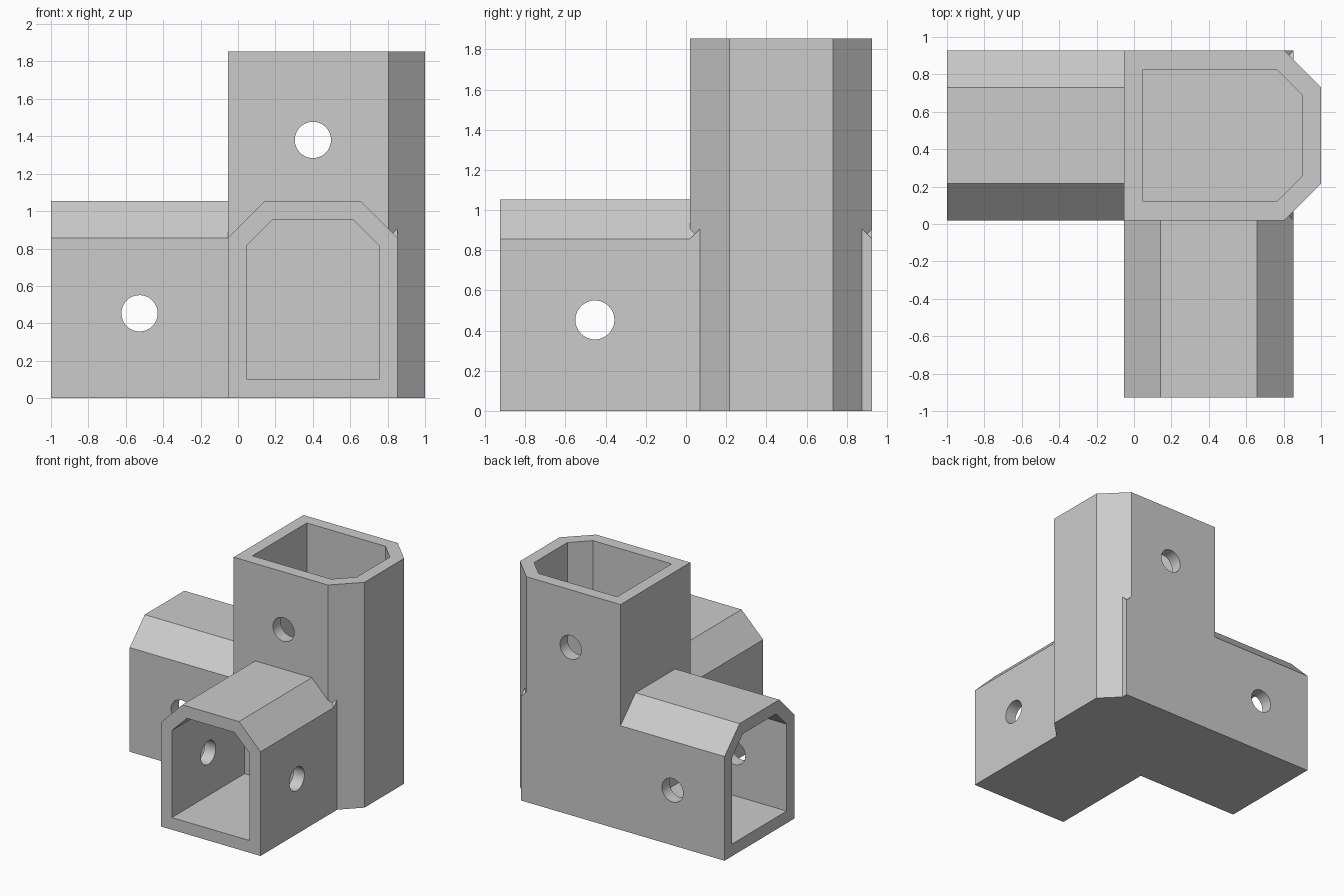
import bpy, bmesh, math
from mathutils import Vector

cube = bpy.data.objects.get("Cube")
if cube:
    bpy.data.objects.remove(cube, do_unlink=True)

W, H = 0.907, 1.053        # arm width and height
CHAMFER, WALL = 0.196, 0.1
REACH = 0.947              # arm length beyond the hub, also socket depth
X0, Y0 = -0.053, 0.02      # hub corner
CX, CY = X0 + W / 2, Y0 + W / 2
HOLE_R = 0.097

grey = bpy.data.materials.new("light_grey")
grey.use_nodes = True
colour = (0.6, 0.6, 0.6, 1)
grey.diffuse_color = colour
grey.node_tree.nodes["Principled BSDF"].inputs["Base Color"].default_value = colour


def section(inset):
    """Chamfered arm outline: u across, v from the flat side to the chamfered side."""
    half, low, top = W / 2 - inset, inset, H - inset
    c = CHAMFER - inset * (2 - math.sqrt(2))
    return [(-half, low), (half, low), (half, top - c), (half - c, top),
            (c - half, top), (-half, top - c)]


def prism(name, outline, place, start, end):
    """Extrude an outline; place(u, v, t) maps it into the model."""
    bm = bmesh.new()
    rings = [[bm.verts.new(place(u, v, t)) for u, v in outline] for t in (start, end)]
    n = len(outline)
    for ring in rings:
        bm.faces.new(ring)
    for i in range(n):
        j = (i + 1) % n
        bm.faces.new((rings[0][i], rings[0][j], rings[1][j], rings[1][i]))
    bmesh.ops.recalc_face_normals(bm, faces=bm.faces)
    mesh = bpy.data.meshes.new(name)
    bm.to_mesh(mesh)
    bm.free()
    mesh.materials.append(grey)
    obj = bpy.data.objects.new(name, mesh)
    bpy.context.collection.objects.link(obj)
    return obj


def combine(target, tool, operation):
    """Apply a boolean and discard the tool."""
    tool.hide_render = True
    mod = target.modifiers.new(tool.name, 'BOOLEAN')
    mod.operation, mod.solver, mod.object = operation, 'EXACT', tool
    bpy.context.view_layer.objects.active = target
    bpy.ops.object.modifier_apply(modifier=mod.name)
    bpy.data.objects.remove(tool, do_unlink=True)


def front(u, v, t):
    return Vector((CX + u, t, v))


def side(u, v, t):
    return Vector((t, CY + u, v))


def upright(u, v, t):
    return Vector((X0 + v, CY + u, t))


# Each arm: name, placement, far hub side, hub face at socket bottom, open end
arms = [
    ("upright_arm", upright, 0, W, W + REACH),
    ("front_arm", front, Y0 + W, Y0, Y0 - REACH),
    ("side_arm", side, X0 + W, X0, X0 - REACH),
]

# Solid arms joined through the hub
solids = [prism(name, section(0), place, far, end) for name, place, far, _, end in arms]
connector = solids[0]
for arm in solids[1:]:
    combine(connector, arm, 'UNION')
connector.name = "corner_connector"

# Sockets
for name, place, far, bottom, end in arms:
    over = 0.1 if end > bottom else -0.1
    combine(connector, prism(name + "_socket", section(WALL), place, bottom, end + over),
            'DIFFERENCE')

# Round pin holes crossing each arm between its flat walls
circle = [(HOLE_R * math.cos(a), HOLE_R * math.sin(a))
          for a in (math.tau * i / 48 for i in range(48))]
for name, place, far, bottom, end in arms:
    mid = (bottom + end) / 2
    cross = lambda a, b, t: place(t, W / 2 + a, mid + b)
    combine(connector, prism(name + "_hole", circle, cross, -W, W), 'DIFFERENCE')

# Crisp flats with smooth hole walls
bpy.ops.object.select_all(action='DESELECT')
connector.select_set(True)
bpy.context.view_layer.objects.active = connector
bpy.ops.object.shade_smooth_by_angle(angle=math.radians(20))
